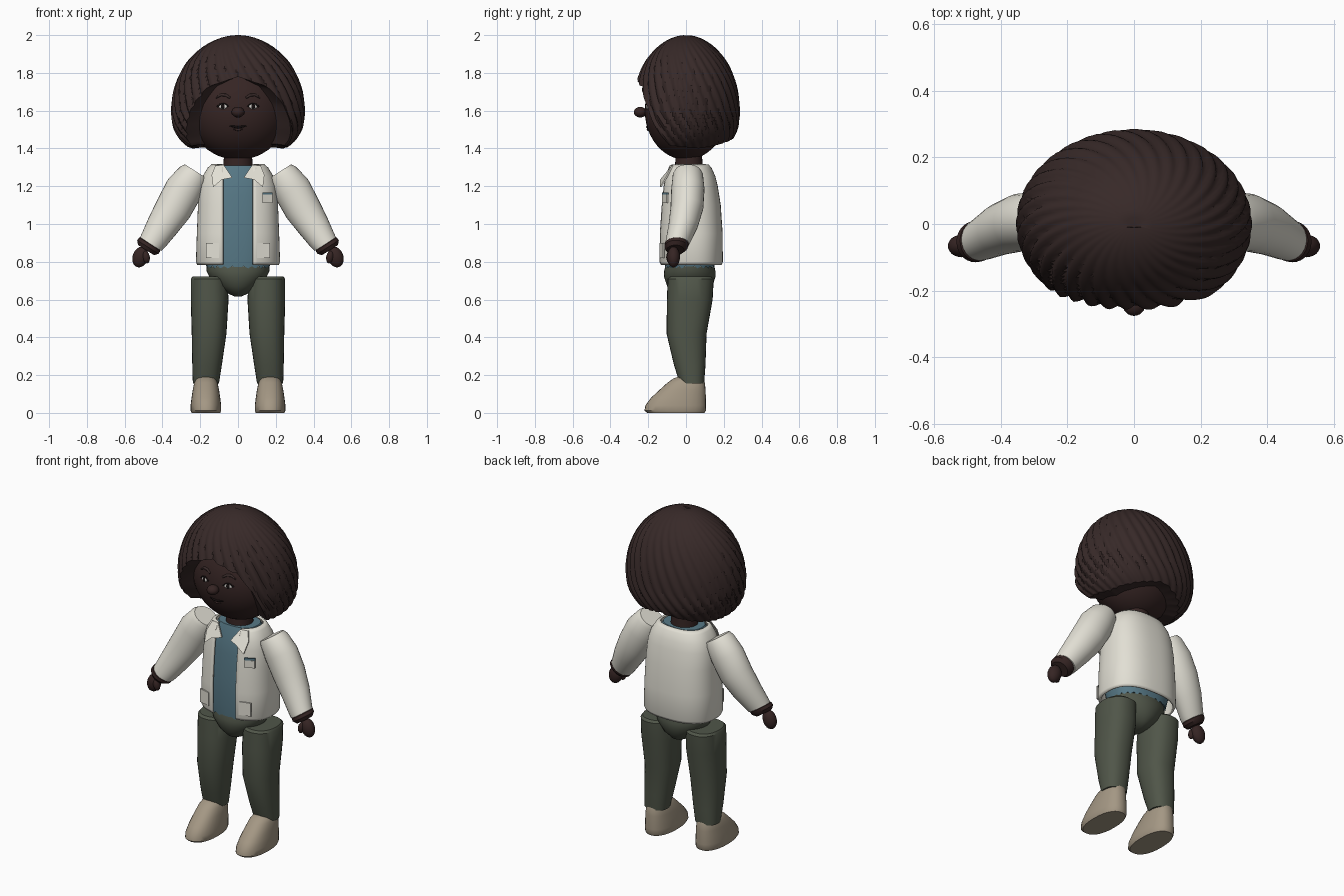
import bpy, bmesh, math
from mathutils import Vector

if "Cube" in bpy.data.objects:
    bpy.data.objects.remove(bpy.data.objects["Cube"])


def material(name, r, g, b):
    m = bpy.data.materials.new(name)
    m.diffuse_color = (r, g, b, 1)
    m.use_nodes = True
    m.node_tree.nodes["Principled BSDF"].inputs["Base Color"].default_value = m.diffuse_color
    return m


HAIR = material("dark_brown_hair", 0.038, 0.022, 0.021)
SKIN = material("deep_brown_skin", 0.036, 0.018, 0.017)
CREAM = material("cream_cloth", 0.76, 0.74, 0.66)
TEAL = material("teal_cloth", 0.095, 0.19, 0.24)
GREEN = material("olive_cloth", 0.080, 0.092, 0.066)
TAN = material("tan_shoe", 0.37, 0.31, 0.23)
WHITE = material("eye_white", 0.7, 0.68, 0.64)
DARK = material("near_black", 0.008, 0.005, 0.005)


def make(name, verts, faces, mat):
    bm = bmesh.new()
    vs = [bm.verts.new(v) for v in verts]
    for f in faces:
        bm.faces.new([vs[i] for i in f])
    bmesh.ops.recalc_face_normals(bm, faces=bm.faces)
    me = bpy.data.meshes.new(name)
    bm.to_mesh(me)
    bm.free()
    ob = bpy.data.objects.new(name, me)
    bpy.context.collection.objects.link(ob)
    me.materials.append(mat)
    return ob


def spow(v, p):
    return math.copysign(abs(v) ** p, v)


def loft(name, sections, mat, n=28, power=2.0, tilt=0, side=1, gap=0, wave=0):
    """Skin rings (x, y, z, rx, ry); a gap leaves the front open."""
    verts, faces = [], []
    cu, su = math.cos(tilt), math.sin(tilt)
    cols = n + 1 if gap else n
    for k, (x, y, z, rx, ry) in enumerate(sections):
        g = math.asin((gap / rx) ** (power / 2)) if gap else 0
        for i in range(cols):
            t = -math.pi / 2 + g + (2 * math.pi - 2 * g) * i / n
            u = rx * spow(math.cos(t), 2 / power)
            v = ry * spow(math.sin(t), 2 / power)
            dz = wave * (i % 2) if k == 0 else 0
            verts.append((side * (x + u * cu), y + v, z + u * su + dz))
    for k in range(len(sections) - 1):
        for i in range(n):
            j = i + 1 if gap else (i + 1) % n
            a, b = k * cols, (k + 1) * cols
            faces.append((a + i, a + j, b + j, b + i))
    if not gap:
        faces += [tuple(range(n)), tuple(range(len(verts) - n, len(verts)))]
    return make(name, verts, faces, mat)


def ball(name, loc, size, mat, rot=(0, 0, 0), seg=24):
    bpy.ops.mesh.primitive_uv_sphere_add(segments=seg, ring_count=seg // 2, location=loc, rotation=rot)
    ob = bpy.context.object
    ob.name = name
    ob.scale = size
    ob.data.materials.append(mat)
    return ob


HEAD_C, HEAD_R = Vector((0, 0, 1.6)), (0.265, 0.218, 0.26)


def face_y(x, z):
    return -HEAD_R[1] * math.sqrt(1 - (x / HEAD_R[0]) ** 2 - ((z - HEAD_C.z) / HEAD_R[2]) ** 2)


def stroke(name, pts, radius, mat):
    """Thin tube drawn on the face surface."""
    cu = bpy.data.curves.new(name, 'CURVE')
    cu.dimensions = '3D'
    cu.bevel_depth = radius
    cu.bevel_resolution = 2
    cu.use_fill_caps = True
    sp = cu.splines.new('POLY')
    sp.points.add(len(pts) - 1)
    for p, (x, z, w) in zip(sp.points, pts):
        p.co = (x, face_y(x, z), z, 1)
        p.radius = w
    ob = bpy.data.objects.new(name, cu)
    bpy.context.collection.objects.link(ob)
    cu.materials.append(mat)


# head, neck, nose and mouth
ball("head", HEAD_C, HEAD_R, SKIN, seg=48)
loft("neck", [(0, 0.015, 1.27, 0.08, 0.075), (0, 0.015, 1.4, 0.072, 0.068)], SKIN)
ball("nose", (0, -0.242, 1.592), (0.034, 0.034, 0.028), SKIN)
stroke("mouth", [(-0.045, 1.52, .4), (-0.02, 1.515, 1), (0, 1.512, 1), (0.02, 1.515, 1), (0.045, 1.52, .4)], 0.006, DARK)
stroke("lower_lip", [(-0.025, 1.503, .5), (0, 1.499, 1), (0.025, 1.503, .5)], 0.007, SKIN)

# eyes, brows and ears
for s, tag in ((-1, "left"), (1, "right")):
    x, z = 0.08 * s, 1.622
    y = face_y(x, z)
    turn = (0, 0, 0.36 * s)
    ball(tag + "_eye_white", (x, y, z), (0.024, 0.006, 0.013), WHITE, turn, 16)
    ball(tag + "_iris", (x, y - 0.003, z), (0.0115, 0.006, 0.0125), DARK, turn, 16)
    stroke(tag + "_eyelid", [((0.08 + d) * s, z + 0.015 - 18 * d * d, 1) for d in (-.03, -.015, 0, .015, .03)], 0.0045, DARK)
    stroke(tag + "_brow", [(0.042 * s, 1.668, .7), (0.065 * s, 1.682, 1), (0.09 * s, 1.684, 1), (0.118 * s, 1.666, .4)], 0.008, HAIR)
    ball(tag + "_ear", (0.262 * s, -0.03, 1.575), (0.025, 0.03, 0.045), SKIN)

# swirled hair with the lower edge set by direction around the head
EDGE = [(0, 1.78), (29, 1.725), (43, 1.63), (55, 1.5), (66, 1.415), (110, 1.4), (140, 1.42), (181, 1.46)]


def edge_height(a):
    for (a0, z0), (a1, z1) in zip(EDGE, EDGE[1:]):
        if a <= a1:
            return z0 + (z1 - z0) * (a - a0) / (a1 - a0)
    return EDGE[-1][1]


def hair():
    cols, rings, lobes = 192, 30, 32
    verts, faces = [(0, -0.01, 1.99)], []
    for k in range(1, rings + 3):
        for i in range(cols):
            t = 2 * math.pi * i / cols
            zb = edge_height(abs(math.degrees(t) if t <= math.pi else math.degrees(t) - 360))
            c = (zb - 1.6) / (0.4 if zb > 1.6 else 0.25)
            phi = math.acos(c) * min(k, rings) / rings
            c = math.cos(phi)
            r = math.sin(phi) if c > 0 else (1 - abs(c) ** 2.5) ** 0.4
            z = 1.6 + c * (0.4 if c > 0 else 0.25)
            bump = abs(math.sin(lobes / 2 * (t - 0.55 * phi)))
            r *= 0.965 + 0.055 * bump * min(1, phi * 1.2)
            if k > rings:
                r *= 0.84 if k == rings + 1 else 0.66
                z += 0.005
            verts.append((0.348 * r * math.sin(t), -0.28 * r * math.cos(t), z))
    for i in range(cols):
        j = (i + 1) % cols
        faces.append((0, 1 + i, 1 + j))
        for k in range(rings + 1):
            a, b = 1 + k * cols, 1 + (k + 1) * cols
            faces.append((a + i, b + i, b + j, a + j))
    make("hair", verts, faces, HAIR)


hair()

# shirt and open jacket
loft("shirt", [(0, 0.02, 0.765, 0.165, 0.13), (0, 0.02, 0.84, 0.185, 0.135), (0, 0.022, 1.0, 0.185, 0.137),
               (0, 0.022, 1.15, 0.178, 0.125), (0, 0.02, 1.24, 0.16, 0.112), (0, 0.017, 1.31, 0.12, 0.088)],
     TEAL, n=48, power=2.4, wave=0.012)
jacket = loft("jacket", [(0, 0.025, 0.785, 0.21, 0.158), (0, 0.025, 0.8, 0.217, 0.164), (0, 0.025, 0.95, 0.212, 0.163),
                         (0, 0.025, 1.1, 0.206, 0.153), (0, 0.022, 1.2, 0.198, 0.14), (0, 0.02, 1.25, 0.182, 0.13),
                         (0, 0.018, 1.295, 0.155, 0.112), (0, 0.017, 1.312, 0.135, 0.097)],
              CREAM, n=56, power=2.5, gap=0.078)
mod = jacket.modifiers.new("thickness", 'SOLIDIFY')
mod.thickness = 0.012
mod.offset = 0


def plate(name, pts, mat, side=1, thick=0.008):
    """Thin panel from (x, y, z) corner points, thickened along y."""
    n = len(pts)
    vs = [(side * x, y, z) for x, y, z in pts] + [(side * x, y + thick, z) for x, y, z in pts]
    fs = [tuple(range(n)), tuple(range(n, 2 * n))] + [(i, (i + 1) % n, n + (i + 1) % n, n + i) for i in range(n)]
    return make(name, vs, fs, mat)


def panel(name, x0, x1, y0, y1, z0, z1, mat, side=1):
    plate(name, [(x0, y0, z0), (x1, y1, z0), (x1, y1, z1), (x0, y0, z1)], mat, side)


panel("chest_pocket", 0.13, 0.183, -0.126, -0.103, 1.11, 1.155, CREAM)
panel("chest_pocket_trim", 0.13, 0.183, -0.127, -0.1, 1.155, 1.168, TEAL)

for s, tag in ((-1, "left"), (1, "right")):
    # collar flap and hip pocket
    plate(tag + "_collar_flap", [(0.075, -0.085, 1.312), (0.03, -0.115, 1.245), (0.085, -0.137, 1.235), (0.132, -0.137, 1.195),
                                 (0.14, -0.1, 1.26), (0.12, -0.075, 1.31)], CREAM, s)
    panel(tag + "_hip_pocket", 0.1, 0.17, -0.139, -0.121, 0.82, 0.9, CREAM, s)
    # sleeve, cuff band and hand
    tilt = math.radians(32.5)
    loft(tag + "_sleeve", [(0.222, 0.01, 1.278, 0.07, 0.07), (0.235, 0.01, 1.26, 0.083, 0.08), (0.285, 0.01, 1.185, 0.1, 0.088),
                           (0.34, 0.005, 1.085, 0.098, 0.087), (0.4, -0.015, 0.99, 0.085, 0.078),
                           (0.447, -0.04, 0.915, 0.072, 0.067), (0.462, -0.047, 0.893, 0.067, 0.063)], CREAM, tilt=tilt, side=s)
    loft(tag + "_cuff_band", [(0.463, -0.048, 0.9, 0.056, 0.054), (0.467, -0.05, 0.893, 0.066, 0.063), (0.477, -0.053, 0.878, 0.067, 0.062),
                              (0.487, -0.056, 0.862, 0.05, 0.046)], SKIN, tilt=tilt, side=s)
    ball(tag + "_hand", (0.517 * s, -0.066, 0.825), (0.041, 0.034, 0.056), SKIN, (0, -0.3 * s, 0))
    ball(tag + "_thumb", (0.487 * s, -0.085, 0.825), (0.02, 0.02, 0.034), SKIN, (0, 0.2 * s, 0), 16)
    # trouser leg
    loft(tag + "_trouser_leg", [(0.153, 0.025, 0.722, 0.088, 0.108), (0.153, 0.025, 0.71, 0.096, 0.122), (0.15, 0.02, 0.6, 0.1, 0.121),
                                (0.153, 0.003, 0.42, 0.092, 0.106), (0.164, 0.02, 0.25, 0.078, 0.083),
                                (0.17, 0.032, 0.155, 0.069, 0.064)], GREEN, power=2.3, side=s)
    # shoe, built from rings given as height, toe, heel, half width
    shoe = [(0, -0.205, 0.098, 0.076), (0.012, -0.22, 0.105, 0.081), (0.04, -0.215, 0.106, 0.081), (0.08, -0.185, 0.105, 0.076),
            (0.12, -0.142, 0.104, 0.07), (0.16, -0.098, 0.1, 0.062), (0.183, -0.065, 0.09, 0.05), (0.193, -0.035, 0.075, 0.03)]
    loft(tag + "_shoe", [(0.17, (t + h) / 2, z, w, (h - t) / 2) for z, t, h, w in shoe], TAN, power=2.3, side=s)

# hips of the trousers
loft("trouser_hips", [(0, 0.02, 0.615, 0.015, 0.05), (0, 0.02, 0.635, 0.06, 0.09), (0, 0.02, 0.67, 0.11, 0.12),
                      (0, 0.02, 0.72, 0.152, 0.136), (0, 0.02, 0.75, 0.166, 0.136), (0, 0.02, 0.775, 0.168, 0.13)], GREEN, n=40)

# smooth shading with kept edges
bpy.ops.object.select_all(action='DESELECT')
for ob in bpy.context.scene.objects:
    if ob.type == 'MESH':
        ob.select_set(True)
        bpy.context.view_layer.objects.active = ob
bpy.ops.object.shade_smooth_by_angle(angle=math.radians(35))
